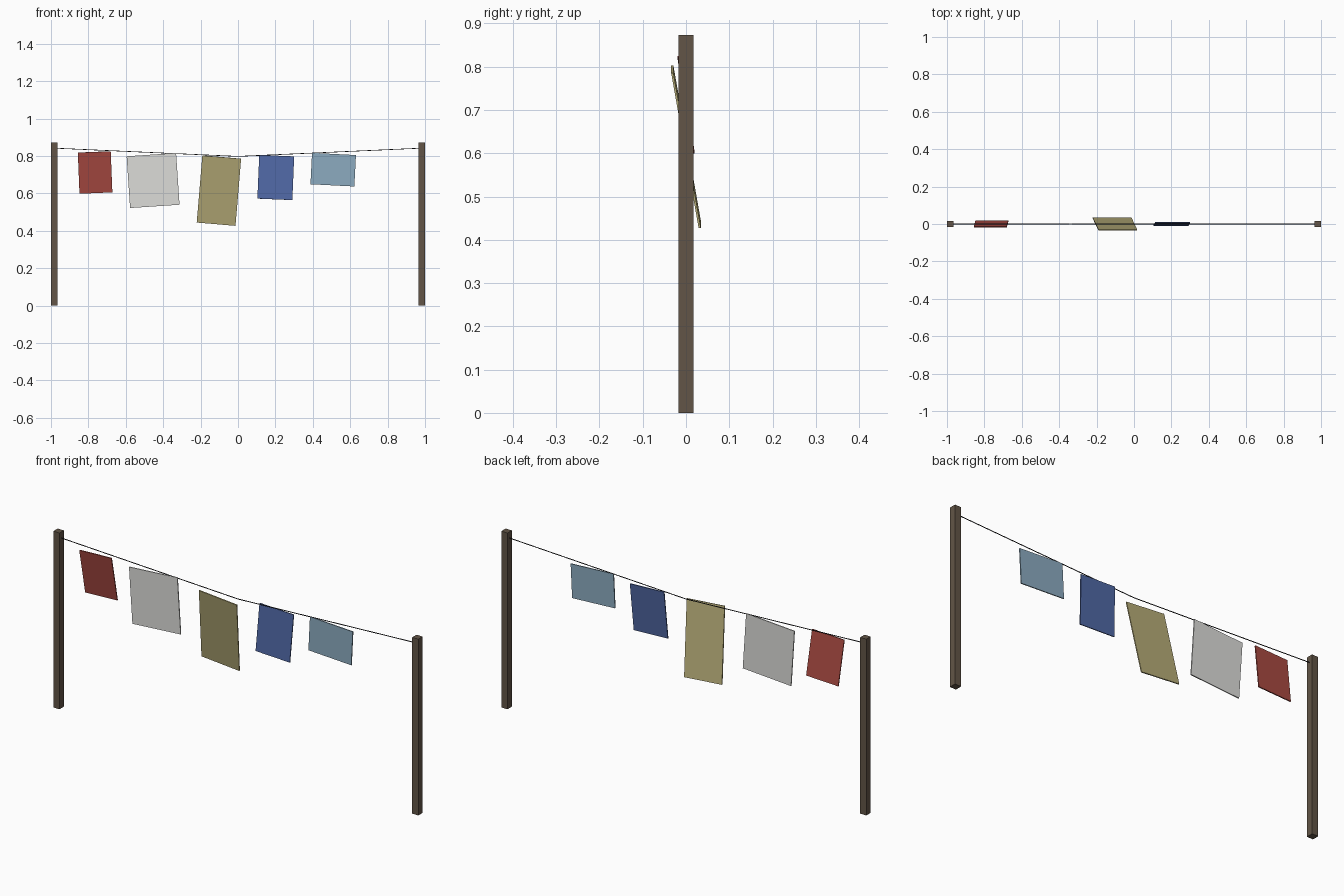
import bpy
import bmesh
from math import radians

if "Cube" in bpy.data.objects:
    bpy.data.objects.remove(bpy.data.objects["Cube"], do_unlink=True)


def linear(channel):
    c = channel / 255
    return c / 12.92 if c <= 0.04045 else ((c + 0.055) / 1.055) ** 2.4


def material(name, *rgb):
    mat = bpy.data.materials.new(name)
    mat.use_nodes = True
    colour = [linear(c) for c in rgb] + [1]
    mat.diffuse_color = colour
    bsdf = mat.node_tree.nodes["Principled BSDF"]
    bsdf.inputs["Base Color"].default_value = colour
    bsdf.inputs["Roughness"].default_value = 0.9
    return mat


def box(name, size, centre, mat, tilt=0, roll=0):
    mesh = bpy.data.meshes.new(name)
    bm = bmesh.new()
    bmesh.ops.create_cube(bm, size=1)
    bmesh.ops.scale(bm, vec=size, verts=bm.verts)
    bm.to_mesh(mesh)
    bm.free()
    mesh.materials.append(mat)
    obj = bpy.data.objects.new(name, mesh)
    obj.location = centre
    obj.rotation_euler = (radians(tilt), radians(roll), 0)
    bpy.context.collection.objects.link(obj)
    return obj


wood = material("dark wood", 98, 85, 71)
cord = material("black cord", 42, 42, 45)
red = material("faded red", 170, 74, 66)
white = material("off white", 220, 220, 217)
tan = material("straw yellow", 182, 172, 120)
blue = material("deep blue", 80, 104, 165)
pale = material("pale blue", 140, 171, 192)

# Square posts
POST, HEIGHT = 0.034, 0.873
for side, x in (("right", -1), ("left", 1)):
    box(side + "_post", (POST, POST, HEIGHT),
        (x * (1 - POST / 2), 0, HEIGHT / 2), wood)

# Line sagging to a point in the middle
curve = bpy.data.curves.new("washing_line", "CURVE")
curve.dimensions = "3D"
curve.bevel_depth = 0.002
curve.bevel_resolution = 1
spline = curve.splines.new("POLY")
path = [(-0.98, 0, 0.842), (0, 0, 0.798), (0.98, 0, 0.842)]
spline.points.add(len(path) - 1)
for point, co in zip(spline.points, path):
    point.co = (*co, 1)
curve.materials.append(cord)
line = bpy.data.objects.new("washing_line", curve)
bpy.context.collection.objects.link(line)

# Hanging cloths: width, height, x, z, tilt, roll
THICK = 0.005
for name, mat, w, h, x, z, tilt, roll in (
    ("red_cloth", red, 0.176, 0.222, -0.764, 0.712, 8.8, -2.3),
    ("white_cloth", white, 0.265, 0.277, -0.454, 0.669, 0, -3.8),
    ("yellow_cloth", tan, 0.208, 0.365, -0.102, 0.615, 10, 4.8),
    ("blue_cloth", blue, 0.187, 0.234, 0.202, 0.685, -4, 2.4),
    ("pale_blue_cloth", pale, 0.235, 0.168, 0.509, 0.727, 0, 2.9),
):
    box(name, (w, THICK, h), (x, 0, z), mat, tilt, roll)
